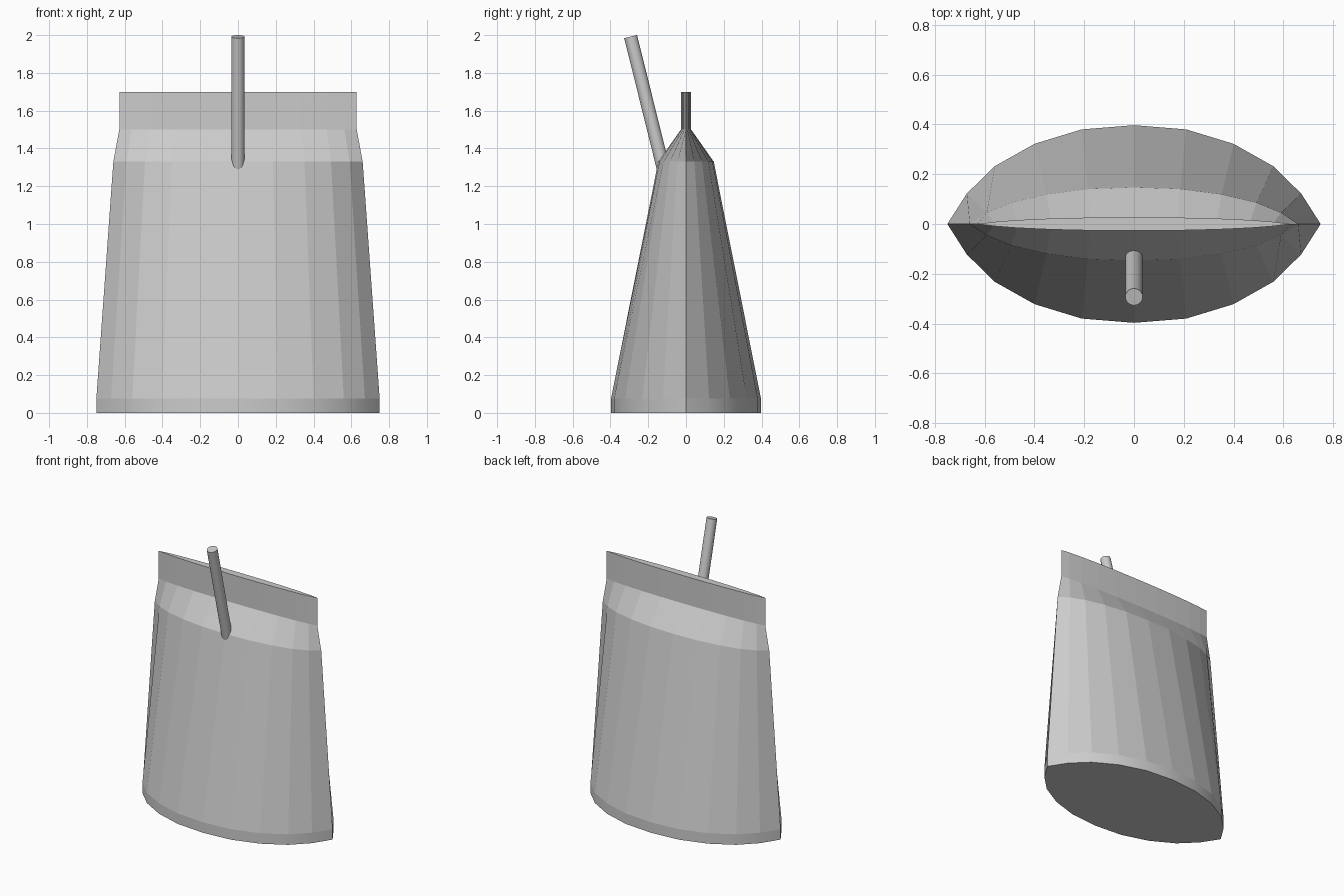
import bpy, bmesh
from mathutils import Vector

if "Cube" in bpy.data.objects:
    bpy.data.objects.remove(bpy.data.objects["Cube"])

# Half of the lens-shaped cross-section, mirrored in x and y below
quarter = [(0.75, 0), (0.672, 0.122), (0.56, 0.232), (0.40, 0.322), (0.21, 0.38), (0, 0.397)]
back = quarter + [(-x, y) for x, y in reversed(quarter[:-1])]
lens = back + [(-x, -y) for x, y in back[1:-1]]

# Pouch levels: height, x scale, y scale
levels = [(0, 1, 1), (0.075, 1, 1), (1.33, 0.88, 0.37), (1.50, 0.838, 0.068), (1.70, 0.838, 0.068)]


def pouch():
    bm = bmesh.new()
    rings = [[bm.verts.new((x * sx, y * sy, z)) for x, y in lens] for z, sx, sy in levels]
    n = len(lens)
    for k, (low, high) in enumerate(zip(rings, rings[1:])):
        for i in range(n):
            j = (i + 1) % n
            f = bm.faces.new((low[i], low[j], high[j], high[i]))
            f.smooth = k == 0          # only the base band is smooth
    bm.faces.new(rings[-1])
    bm.faces.new(rings[0][::-1])
    bmesh.ops.recalc_face_normals(bm, faces=bm.faces)
    # keep the band's rims and the side seams crisp
    for e in bm.edges:
        if len(e.link_faces) == 2 and (e.calc_face_angle(0) > 0.6 or
                                       e.link_faces[0].smooth != e.link_faces[1].smooth):
            e.smooth = False
    me = bpy.data.meshes.new("pouch")
    bm.to_mesh(me)
    bm.free()
    ob = bpy.data.objects.new("pouch", me)
    bpy.context.collection.objects.link(ob)


pouch()

# Straw leaning forward out of the front panel
start, end = Vector((0, -0.119, 1.29)), Vector((0, -0.293, 1.992))
axis = end - start
bpy.ops.mesh.primitive_cylinder_add(vertices=20, radius=0.035, depth=axis.length,
                                    location=(start + end) / 2,
                                    rotation=axis.to_track_quat('Z', 'Y').to_euler())
straw = bpy.context.object
straw.name = "straw"
bpy.ops.object.shade_smooth_by_angle()
